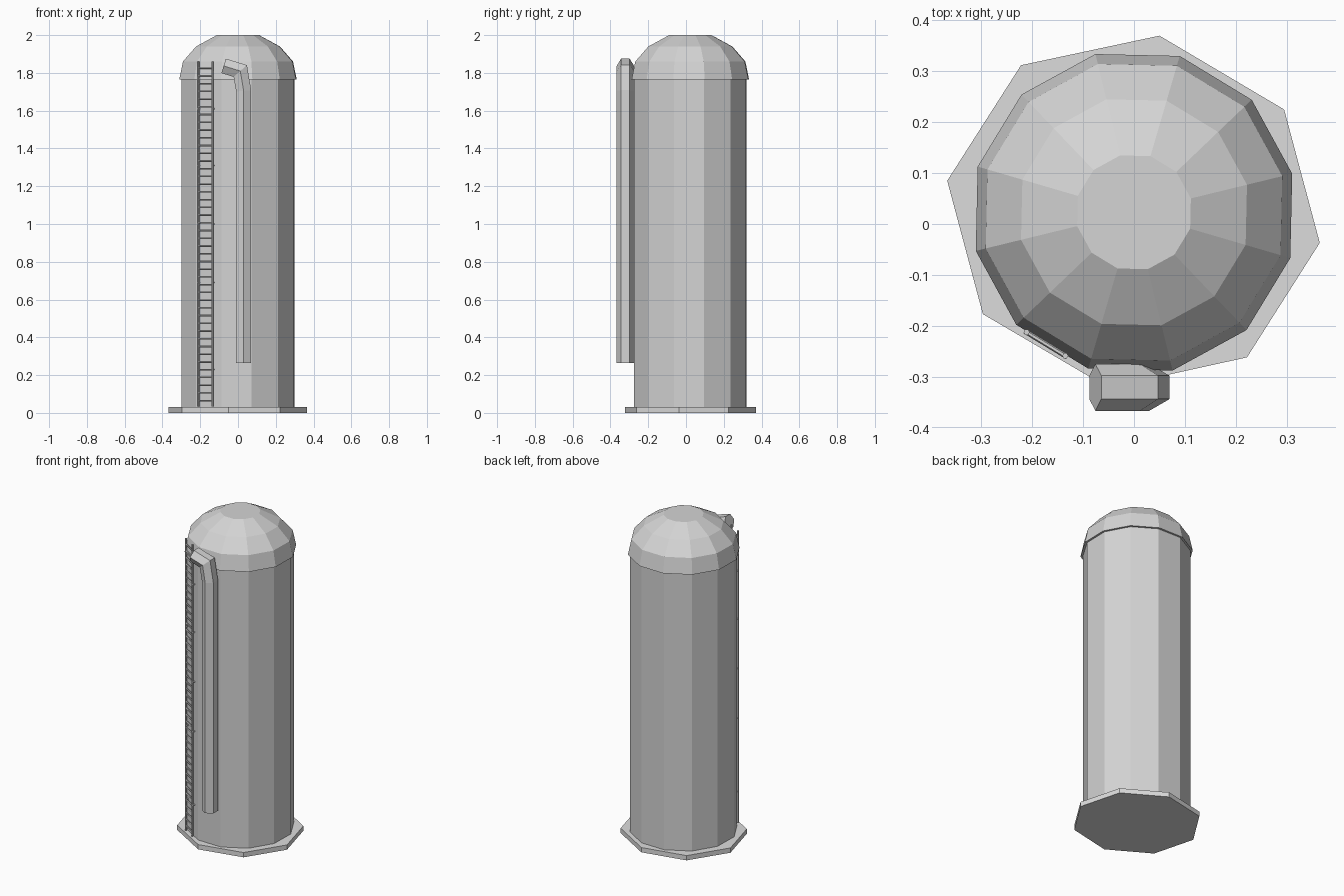
import bpy, math
from mathutils import Vector, Matrix

cube = bpy.data.objects.get("Cube")
if cube:
    bpy.data.objects.remove(cube)


def material(name, value):
    m = bpy.data.materials.new(name)
    m.use_nodes = True
    color = (value, value, value, 1)
    m.diffuse_color = color
    m.node_tree.nodes["Principled BSDF"].inputs["Base Color"].default_value = color
    return m


METAL = material("painted_grey_metal", 0.66)
CONCRETE = material("light_grey_concrete", 0.72)
CENTRE = Vector((0, 0.023, 0))
TURN = math.radians(13.7)


def loft(name, rings, mat):
    """Skin a stack of equal-sized rings and cap both ends."""
    n = len(rings[0])
    verts = [p for ring in rings for p in ring]
    faces = [tuple(range(n))[::-1], tuple(range(len(verts) - n, len(verts)))]
    for r in range(len(rings) - 1):
        for i in range(n):
            j = (i + 1) % n
            faces.append((r * n + i, r * n + j, (r + 1) * n + j, (r + 1) * n + i))
    mesh = bpy.data.meshes.new(name)
    mesh.from_pydata(verts, [], faces)
    mesh.materials.append(mat)
    obj = bpy.data.objects.new(name, mesh)
    bpy.context.collection.objects.link(obj)
    return obj


def ring(radius, z, sides=12, turn=TURN):
    step = math.tau / sides
    return [CENTRE + Vector((radius * math.cos(turn + i * step),
                             radius * math.sin(turn + i * step), z))
            for i in range(sides)]


def rod(name, start, end, radius, sides=6):
    """Straight bar between two points."""
    axis = (end - start).normalized()
    rot = axis.to_track_quat('Z', 'Y')
    offs = [rot @ Vector((radius * math.cos(math.tau * i / sides),
                          radius * math.sin(math.tau * i / sides), 0))
            for i in range(sides)]
    return loft(name, [[p + o for o in offs] for p in (start, end)], METAL)


# Octagonal foundation slab
outline = [(0.365, -0.037), (0.295, 0.225), (0.05, 0.37), (-0.222, 0.312),
           (-0.367, 0.085), (-0.297, -0.177), (-0.05, -0.322), (0.222, -0.262)]
loft("foundation_slab", [[Vector((x, y, z)) for x, y in outline] for z in (0, 0.03)], CONCRETE)

# Tank wall and overhanging domed roof
loft("tank_wall", [ring(0.307, 0.02), ring(0.307, 1.78)], METAL)
dome = [(0.32, 1.765), (0.3, 1.86), (0.2285, 1.94), (0.115, 2.0)]
loft("domed_roof", [ring(r, z) for r, z in dome], METAL)

# Six-sided fill pipe with mitred bends, lying in one upright plane
path = [Vector((x, -0.321, z)) for x, z in
        ((0.03, 0.265), (0.03, 1.705), (0.012, 1.81), (-0.076, 1.837))]
depth = Vector((0, 1, 0))
pipe_rings = []
for k, p in enumerate(path):
    before = (p - path[k - 1]).normalized() if k else None
    after = (path[k + 1] - p).normalized() if k + 1 < len(path) else None
    before, after = before or after, after or before
    tangent = (before + after).normalized()
    side = depth.cross(tangent) / tangent.dot(before)
    pipe_rings.append([p + 0.046 * (math.cos(a) * depth + math.sin(a) * side)
                       for a in (math.tau * i / 6 for i in range(6))])
loft("fill_pipe", pipe_rings, METAL)

# Ladder parallel to one wall facet
facing = TURN + math.radians(225)
normal = Vector((math.cos(facing), math.sin(facing), 0))
along = Vector((-math.sin(facing), math.cos(facing), 0))


def ladder_point(t, distance, z):
    return CENTRE + normal * distance + along * t + Vector((0, 0, z))


RAILS = {"left": 0.031, "right": -0.058}
for label, t in RAILS.items():
    rod("ladder_rail_" + label, ladder_point(t, 0.311, 0.035),
        ladder_point(t, 0.311, 1.86), 0.006)
    for z in (0.23, 0.69, 1.0, 1.31, 1.61):
        rod("ladder_bracket_" + label, ladder_point(t, 0.29, z),
            ladder_point(t, 0.316, z), 0.004)

RUNGS = 44
for i in range(RUNGS):
    z = 0.065 + i * 1.76 / (RUNGS - 1)
    rod("ladder_rung", ladder_point(RAILS["right"], 0.311, z),
        ladder_point(RAILS["left"], 0.311, z), 0.005)
